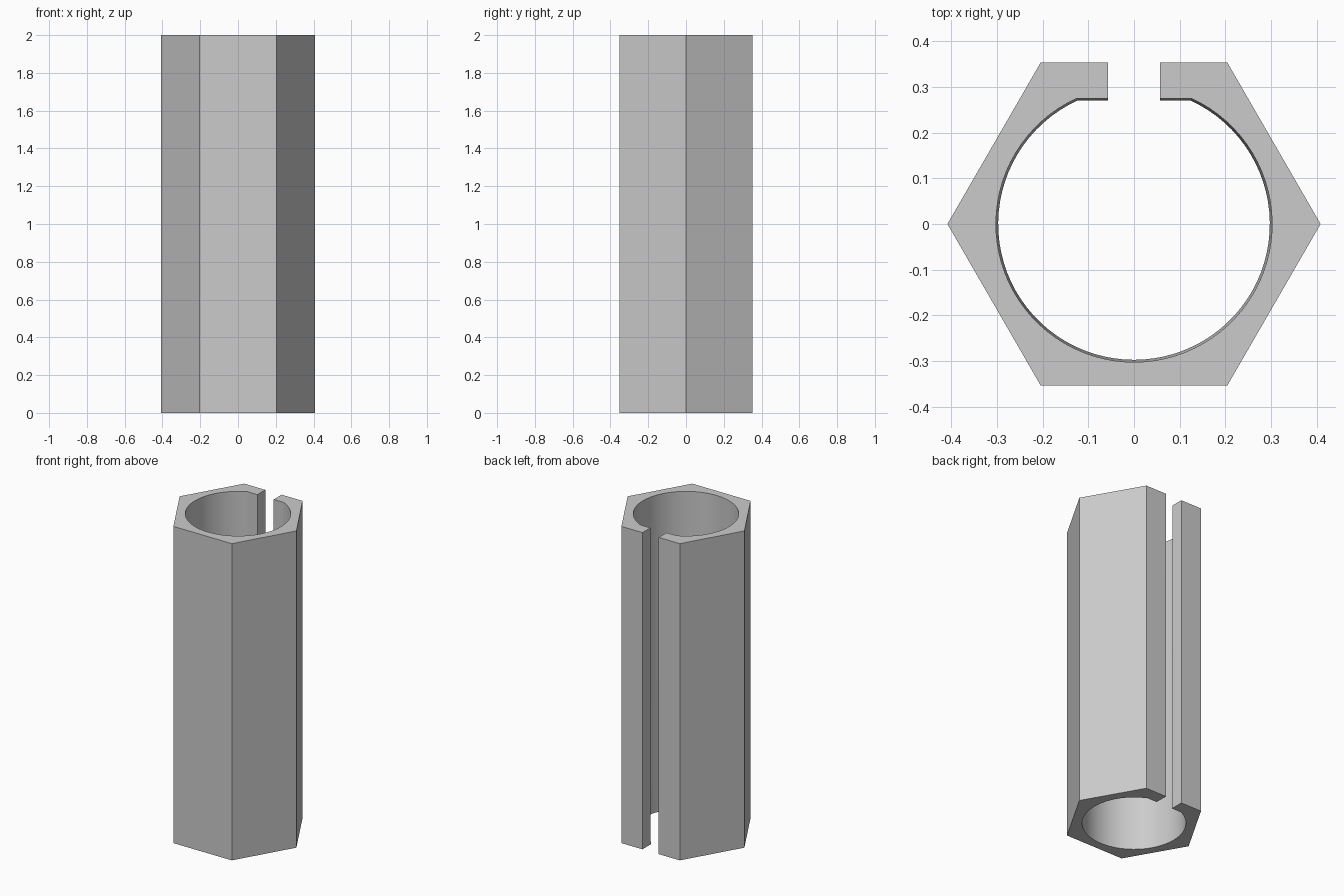
import bpy, bmesh, math

cube = bpy.data.objects.get("Cube")
if cube:
    bpy.data.objects.remove(cube)

HEIGHT = 2.0
HEX_RADIUS = 0.408
SLOT_HALF = 0.057
BORE_BOTTOM, BORE_TOP = 0.297, 0.302
FLAT = 0.91          # height of the flat lips as a share of the bore radius
STEPS = 72


def profile(bore):
    """Outline of the split hexagonal tube, for a given bore radius."""
    side = HEX_RADIUS * math.sqrt(3) / 2
    right = [(SLOT_HALF, FLAT * bore), (SLOT_HALF, side), (HEX_RADIUS / 2, side),
             (HEX_RADIUS, 0), (HEX_RADIUS / 2, -side)]
    outer = right + [(-x, y) for x, y in reversed(right)]
    # Bore arc, from the left lip round the front to the right lip
    start = math.pi - math.asin(FLAT)
    sweep = math.pi + 2 * math.asin(FLAT)
    angles = [start + sweep * i / STEPS for i in range(STEPS + 1)]
    return outer + [(bore * math.cos(a), bore * math.sin(a)) for a in angles]


# Tube: two matching outlines, capped and joined by walls
bm = bmesh.new()
bottom = [bm.verts.new((x, y, 0)) for x, y in profile(BORE_BOTTOM)]
top = [bm.verts.new((x, y, HEIGHT)) for x, y in profile(BORE_TOP)]
bm.faces.new(bottom)
bm.faces.new(top)
count = len(bottom)
for i in range(count):
    j = (i + 1) % count
    bm.faces.new((bottom[i], bottom[j], top[j], top[i]))
bmesh.ops.recalc_face_normals(bm, faces=bm.faces)
caps = [f for f in bm.faces if len(f.verts) > 4]
bmesh.ops.triangulate(bm, faces=caps)

mesh = bpy.data.meshes.new("split_hex_sleeve")
bm.to_mesh(mesh)
bm.free()
sleeve = bpy.data.objects.new("split_hex_sleeve", mesh)
bpy.context.collection.objects.link(sleeve)

# Plain grey material
grey = bpy.data.materials.new("plain_grey")
grey.use_nodes = True
colour = (0.6, 0.6, 0.6, 1)
grey.diffuse_color = colour
grey.node_tree.nodes["Principled BSDF"].inputs["Base Color"].default_value = colour
mesh.materials.append(grey)

# Smooth bore, crisp hexagon edges
bpy.ops.object.select_all(action="DESELECT")
sleeve.select_set(True)
bpy.context.view_layer.objects.active = sleeve
bpy.ops.object.shade_smooth_by_angle(angle=math.radians(20))
